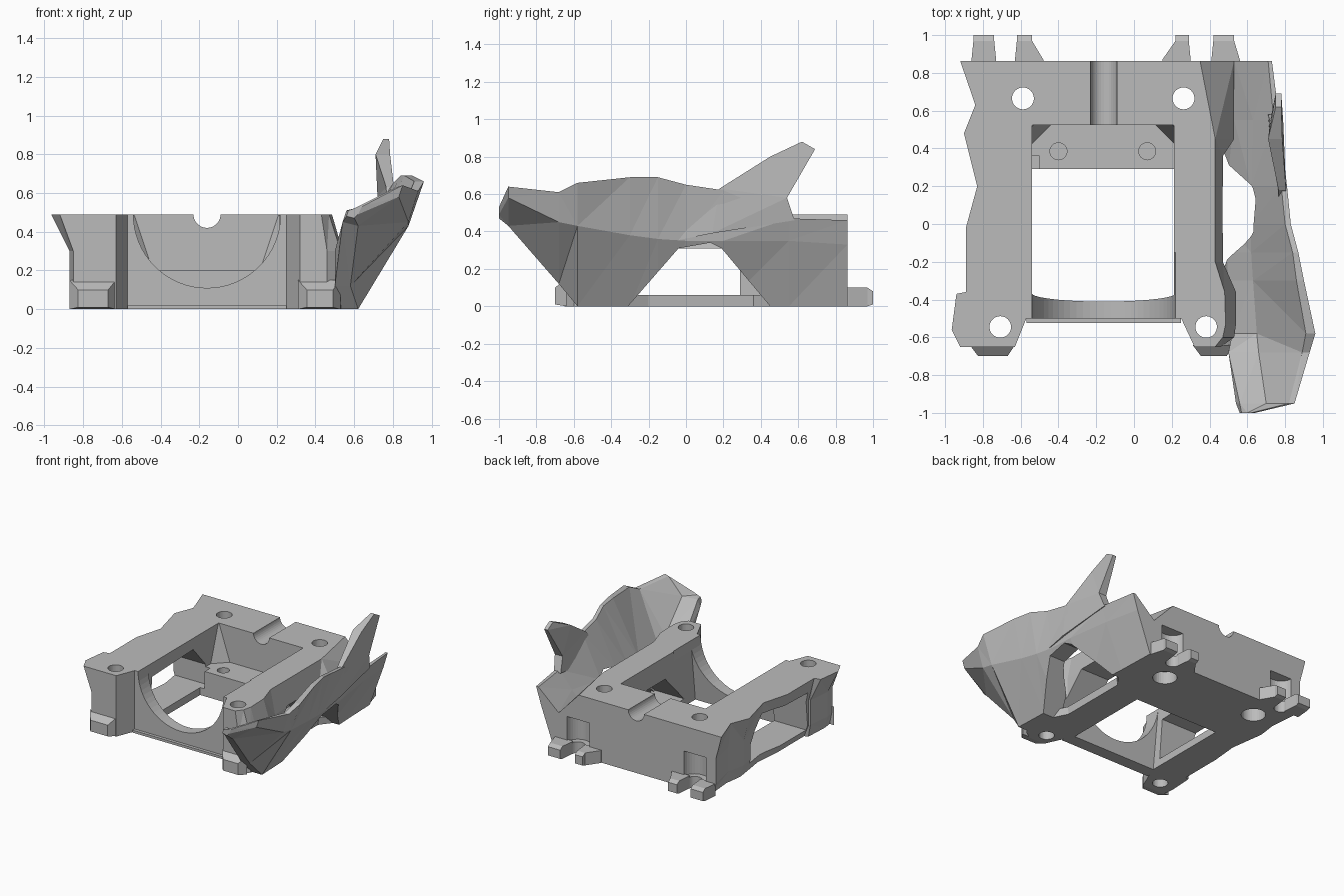
import bpy, bmesh, math
from mathutils import Vector, Matrix

old = bpy.data.objects.get("Cube")
if old:
    bpy.data.objects.remove(old, do_unlink=True)

grey = bpy.data.materials.new("plain_grey")
grey.use_nodes = True
COLOUR = (0.5, 0.5, 0.5, 1)
grey.diffuse_color = COLOUR
grey.node_tree.nodes["Principled BSDF"].inputs["Base Color"].default_value = COLOUR


def finish(name, bm):
    bmesh.ops.recalc_face_normals(bm, faces=bm.faces)
    mesh = bpy.data.meshes.new(name)
    bm.to_mesh(mesh)
    bm.free()
    mesh.materials.append(grey)
    ob = bpy.data.objects.new(name, mesh)
    bpy.context.collection.objects.link(ob)
    return ob


def loft(name, rings):
    """Solid skin through matching rings of 3D points."""
    bm = bmesh.new()
    rows = [[bm.verts.new(p) for p in ring] for ring in rings]
    n = len(rows[0])
    for a, b in zip(rows, rows[1:]):
        for i in range(n):
            j = (i + 1) % n
            bm.faces.new((a[i], a[j], b[j], b[i]))
    bm.faces.new(rows[0])
    bm.faces.new(rows[-1])
    bmesh.ops.recalc_face_normals(bm, faces=bm.faces)
    bmesh.ops.triangulate(bm, faces=bm.faces)
    return finish(name, bm)


def prism_x(name, profile, x0, x1):
    return loft(name, [[(x, y, z) for y, z in profile] for x in (x0, x1)])


def cylinder(name, centre, radius, depth, along_y=False, sides=32):
    bm = bmesh.new()
    turn = Matrix.Rotation(math.pi / 2, 4, "X") if along_y else Matrix()
    bmesh.ops.create_cone(bm, cap_ends=True, segments=sides, radius1=radius,
                          radius2=radius, depth=depth,
                          matrix=Matrix.Translation(Vector(centre)) @ turn)
    return finish(name, bm)


def cut(ob, cutters):
    for c in cutters:
        c.hide_render = True
        mod = ob.modifiers.new("cut", "BOOLEAN")
        mod.operation = "DIFFERENCE"
        mod.solver = "EXACT"
        mod.object = c
        bpy.context.view_layer.objects.active = ob
        bpy.ops.object.modifier_apply(modifier=mod.name)
        bpy.data.objects.remove(c, do_unlink=True)


# Body: each outline point is (top x, waist x, bottom x, y)
TOP = 0.49
BACK = 0.863
outline = [
    (-.92, -.87, -.82, BACK), (-.84, -.82, -.80, .63), (-.90, -.85, -.82, .48),
    (-.83, -.80, -.78, .2), (-.89, -.84, -.80, -.02), (-.89, -.84, -.80, -.36),
    (-.94, -.85, -.83, -.37), (-.965, -.87, -.84, -.56), (-.92, -.85, -.83, -.65),
    (-.63, -.63, -.63, -.65), (-.57, -.57, -.57, -.5), (.25, .25, .25, -.5),
    (.32, .32, .32, -.65), (.43, .46, .46, -.65), (.47, .53, .53, -.6),
    (.485, .54, .54, -.53), (.48, .54, .54, -.36), (.43, .47, .46, -.2),
    (.43, .47, .46, .36), (.43, .53, .53, .45), (.35, .53, .53, BACK)]
body = loft("body", [[(p[k], p[3], z) for p in outline]
                     for k, z in ((2, 0), (1, .1), (1, .3), (0, TOP))])

left_gap = [(-.28, .06), (-.04, .31), (.19, .31), (.40, .06)]
right_gap = [(-.35, .06), (-.32, .38), (.2, .40), (.36, .22), (.36, .06)]
# Cavity with a leaning front wall and a ledge at the rear
cavity = [(-.435, -.1), (-.36, .55), (.525, .55), (.525, .2), (.29, .2), (.29, -.1)]
cutters = [
    prism_x("cavity", cavity, -.54, .213),
    cylinder("front_arch", (-.16, -.45, TOP), .38, .6, True, 64),
    cylinder("cable_groove", (-.16, .75, TOP), .07, .6, True),
    prism_x("right_side_gap", right_gap, -1.3, -.5),
    prism_x("left_side_gap", left_gap, .18, 1.3),
]
# Screw holes, counterbores and blind holes in the ledge
for x in (-.588, .262):
    cutters.append(cylinder("rear_hole", (x, .665, .3), .058, 1))
    cutters.append(cylinder("counterbore", (x, .665, 0), .09, .2))
for x in (-.708, .382):
    cutters.append(cylinder("front_hole", (x, -.545, .3), .057, 1))
for x in (-.4, .07):
    cutters.append(cylinder("ledge_hole", (x, .385, .2), .045, .12))
# Recesses over the rear clips
for x in (-.685, .355):
    cutters.append(cylinder("clip_recess", (x, .87, .19), .1, .2))
    cutters.append(cylinder("clip_slot", (x, .87, .05), .055, .3))
cut(body, cutters)

# Sloped fillers in the rear corners of the cavity
for side, x in ((1, -.54), (-1, .213)):
    loft("cavity_corner", [[(x, .525, z), (x + side * s, .525, z), (x, .525 - s, z)]
                           for z, s in ((.2, .1), (TOP - .005, .005))])

# Front lip and feet
prism_x("front_lip", [(-.525, 0), (-.49, 0), (-.49, .02), (-.525, .02)], -.57, .25)
for x0, x1 in ((-.87, -.63), (.31, .53)):
    loft("front_foot", [[(x0, -.64, z0), (x0 + .045, -.7, z1),
                         (x1 - .04, -.7, z1), (x1, -.64, z0)]
                        for z0, z1 in ((0, .01), (.15, .10))])

# Rear clips: root from x0 to x1, tip from x2 to x3
for x0, x1, x2, x3 in ((-.86, -.73, -.85, -.74), (-.63, -.48, -.62, -.54),
                       (.15, .30, .22, .29), (.41, .56, .42, .53)):
    loft("rear_clip", [[(x0, .85, z), (x0, .87, z), (x2, .97, z), (x2, 1, t),
                        (x3, 1, t), (x3, .97, z), (x1, .87, z), (x1, .85, z)]
                       for z, t in ((0, .01), (.10, .08))])

# Side wing: per station, y then (x, z) of inner foot, outer foot, outer bulge,
# outer rim, inner rim, trough outer side, trough inner side
stations = [
    (-1.0, (.56, .48), (.60, .47), (.62, .49), (.64, .53), (.62, .53), (.6, .52), (.57, .51)),
    (-.95, (.54, .45), (.62, .43), (.83, .58), (.85, .64), (.82, .63), (.7, .5), (.56, .51)),
    (-.68, (.50, .12), (.58, .12), (.88, .45), (.93, .61), (.89, .61), (.66, .3), (.5, .3)),
    (-.58, (.45, .0), (.62, .0), (.88, .43), (.96, .66), (.91, .66), (.65, .25), (.52, .18)),
    (-.3, (.45, .0), (.61, .0), (.83, .38), (.90, .69), (.86, .69), (.63, .27), (.50, .14)),
    (-.15, (.45, .0), (.61, .0), (.81, .36), (.87, .69), (.84, .69), (.62, .27), (.49, .14)),
    (.0, (.44, .0), (.61, .0), (.79, .35), (.83, .65), (.80, .65), (.62, .29), (.49, .14)),
    (.2, (.44, .0), (.60, .0), (.78, .35), (.81, .62), (.78, .62), (.62, .29), (.49, .13)),
    (.55, (.45, .0), (.58, .0), (.73, .35), (.77, .47), (.74, .47), (.63, .34), (.53, .24)),
    (BACK, (.45, .0), (.57, .0), (.69, .33), (.73, .46), (.71, .46), (.62, .38), (.53, .30)),
]
wing = loft("side_wing", [[(x, s[0], z) for x, z in s[1:]] for s in stations])
cut(wing, [prism_x("wing_gap", [(-.36, -.05), (-.31, .0), (-.04, .31),
                                (.13, .37), (.19, .31), (.45, .0), (.49, -.05)],
                   .2, .63),
           prism_x("wing_notch", [(-.31, .0), (-.04, .31), (.13, .34),
                                  (.19, .31), (.45, .0)], .6, 1.3)])

# Upswept prong: (y, z, inner x, outer x), merging down into the wing
prong = [(-.06, .35, .77, .795), (.18, .63, .765, .805), (.45, .8, .71, .785),
         (.62, .88, .75, .78), (.69, .84, .75, .78), (.54, .58, .72, .79),
         (.58, .46, .71, .77), (.14, .39, .75, .80)]
loft("wing_prong", [[(p[k], p[0], p[1]) for p in prong] for k in (2, 3)])
